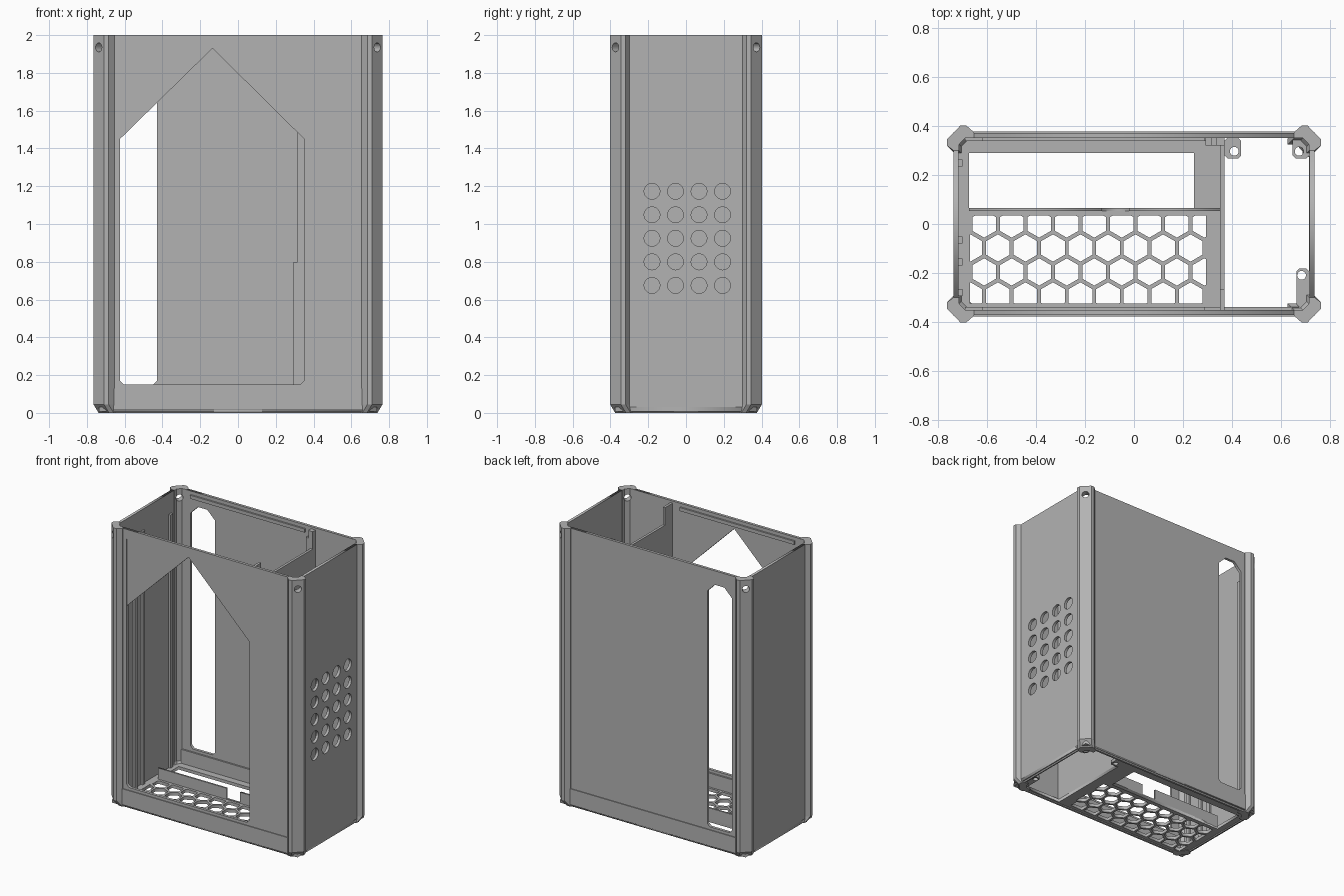
import bpy, bmesh, math
from mathutils import Matrix, Vector

if "Cube" in bpy.data.objects:
    bpy.data.objects.remove(bpy.data.objects["Cube"])

grey = bpy.data.materials.new("plain_grey")
grey.diffuse_color = (0.45, 0.45, 0.45, 1)
grey.use_nodes = True
grey.node_tree.nodes["Principled BSDF"].inputs["Base Color"].default_value = grey.diffuse_color


def add_mesh(name, mesh):
    bm = bmesh.new()
    bm.from_mesh(mesh)
    bmesh.ops.remove_doubles(bm, verts=bm.verts, dist=1e-5)
    bmesh.ops.recalc_face_normals(bm, faces=bm.faces)
    bm.to_mesh(mesh)
    bm.free()
    mesh.materials.clear()
    mesh.materials.append(grey)
    ob = bpy.data.objects.new(name, mesh)
    bpy.context.collection.objects.link(ob)
    return ob


def plate(name, loops, lo, hi, plane="xy"):
    """Flat plate: the first loop is the outline, the others are holes."""
    cu = bpy.data.curves.new(name, "CURVE")
    cu.dimensions, cu.fill_mode, cu.extrude = "2D", "BOTH", (hi - lo) / 2
    for loop in loops:
        sp = cu.splines.new("POLY")
        sp.points.add(len(loop) - 1)
        for p, (u, v) in zip(sp.points, loop):
            p.co = (u, v, 0, 1)
        sp.use_cyclic_u = True
    tmp = bpy.data.objects.new(name + "_tmp", cu)
    bpy.context.collection.objects.link(tmp)
    dg = bpy.context.evaluated_depsgraph_get()
    mesh = bpy.data.meshes.new_from_object(tmp.evaluated_get(dg))
    bpy.data.objects.remove(tmp)
    mid = (lo + hi) / 2
    for vert in mesh.vertices:
        u, v, w = vert.co
        w += mid
        vert.co = {"xy": (u, v, w), "xz": (u, w, v), "yz": (w, u, v)}[plane]
    return add_mesh(name, mesh)


def loft(name, sections):
    """Solid through equal-length loops given as (z, points)."""
    bm = bmesh.new()
    rings = [[bm.verts.new((x, y, z)) for x, y in pts] for z, pts in sections]
    n = len(rings[0])
    for a, b in zip(rings, rings[1:]):
        for i in range(n):
            bm.faces.new((a[i], a[(i + 1) % n], b[(i + 1) % n], b[i]))
    bm.faces.new(rings[0])
    bm.faces.new(rings[-1])
    mesh = bpy.data.meshes.new(name)
    bm.to_mesh(mesh)
    bm.free()
    return add_mesh(name, mesh)


def rect(x0, x1, y0, y1, c=0.0, top=None):
    t = c if top is None else top
    if c == 0 and t == 0:
        return [(x0, y0), (x1, y0), (x1, y1), (x0, y1)]
    return [(x0 + c, y0), (x1 - c, y0), (x1, y0 + c), (x1, y1 - t),
            (x1 - t, y1), (x0 + t, y1), (x0, y1 - t), (x0, y0 + c)]


def box(name, x0, x1, y0, y1, z0, z1):
    return loft(name, [(z0, rect(x0, x1, y0, y1)), (z1, rect(x0, x1, y0, y1))])


def ngon(cx, cy, r, n, turn=0.0):
    return [(cx + r * math.cos(turn + math.tau * i / n),
             cy + r * math.sin(turn + math.tau * i / n)) for i in range(n)]


def clip(poly, x0, x1, y0, y1):
    for axis, lim, s in ((0, x0, 1), (0, x1, -1), (1, y0, 1), (1, y1, -1)):
        out = []
        for a, b in zip(poly, poly[1:] + poly[:1]):
            da, db = (a[axis] - lim) * s, (b[axis] - lim) * s
            if da >= 0:
                out.append(a)
            if da * db < 0:
                t = da / (da - db)
                out.append((a[0] + (b[0] - a[0]) * t, a[1] + (b[1] - a[1]) * t))
        poly = out
    return poly


# Corner posts with tapered feet and diagonal screw holes
profile = [(0.737, 0.30), (0.765, 0.32), (0.765, 0.345), (0.71, 0.402),
           (0.685, 0.402), (0.655, 0.376), (0.655, 0.352), (0.69, 0.352),
           (0.715, 0.325), (0.715, 0.30)]
for sx, nx in ((-1, "left"), (1, "right")):
    for sy, ny in ((-1, "front"), (1, "back")):
        pts = [(x * sx, y * sy) for x, y in profile]
        foot = [(x - 0.027 * sx, y - 0.027 * sy) for x, y in pts]
        post = loft(f"{ny}_{nx}_post", [(0, foot), (0.045, pts), (2, pts)])
        cyl = bmesh.new()
        bmesh.ops.create_cone(cyl, cap_ends=True, segments=16, radius1=0.024,
                              radius2=0.024, depth=0.2)
        rot = Vector((0, 0, 1)).rotation_difference(Vector((sx, sy, 0))).to_matrix().to_4x4()
        cyl.transform(Matrix.Translation((0.737 * sx, 0.373 * sy, 1.935)) @ rot)
        cm = bpy.data.meshes.new("cutter")
        cyl.to_mesh(cm)
        cyl.free()
        cutter = add_mesh("screw_cutter", cm)
        mod = post.modifiers.new("hole", "BOOLEAN")
        mod.object, mod.solver = cutter, "EXACT"
        dg = bpy.context.evaluated_depsgraph_get()
        post.data = bpy.data.meshes.new_from_object(post.evaluated_get(dg))
        post.modifiers.clear()
        bpy.data.objects.remove(cutter)

# Floor: honeycomb vent, supply opening and open right bay
pitch, hexes = 0.1125, []
for row in range(4):
    cy = -0.098 * row
    for k in range(-3, 12):
        cx = -0.5 + pitch * k + (pitch / 2 if row % 2 else 0)
        h = clip(ngon(cx, cy, 0.0557, 6, math.pi / 6), -0.67, 0.295, -0.325, 0.035)
        if len(h) > 2 and max(p[0] for p in h) - min(p[0] for p in h) > 0.01:
            hexes.append(h)
bay = rect(0.37, 0.716, -0.34, 0.352)
psu = rect(-0.675, 0.245, 0.065, 0.29)
plate("floor", [rect(-0.737, 0.737, -0.376, 0.376), bay, psu] + hexes, 0.008, 0.03)

# Screw tabs in the right bay
for name, r, hole in (("back_inner_tab", (0.37, 0.438, 0.268, 0.352), (0.41, 0.297)),
                      ("back_outer_tab", (0.648, 0.717, 0.268, 0.352), (0.675, 0.297)),
                      ("front_outer_tab", (0.664, 0.717, -0.34, -0.182), (0.685, -0.21))):
    plate(name, [rect(*r, 0.012), ngon(*hole, 0.018, 16)], 0.008, 0.03)

# Base band: chamfered skirt on front and back
for s, name in ((-1, "front_skirt"), (1, "back_skirt")):
    def ring(outer):
        return [(-0.66, 0.352 * s), (0.66, 0.352 * s), (0.66, outer * s), (-0.66, outer * s)]
    loft(name, [(0, ring(0.366)), (0.018, ring(0.378)), (0.13, ring(0.378))])

# Front wall with tall window, back wall with cable slot
plate("front_wall", [rect(-0.66, 0.66, 0.12, 2), rect(-0.625, 0.35, 0.15, 1.93, 0.02, 0)],
      -0.372, -0.352, "xz")
plate("back_wall", [rect(-0.66, 0.66, 0.12, 2), rect(-0.625, -0.43, 0.15, 1.9, 0.02, 0.06)],
      0.352, 0.372, "xz")

# Corner gussets across the window top
plate("left_gusset", [[(-0.625, 1.45), (-0.135, 1.93), (-0.625, 1.93)]], -0.369, -0.354, "xz")
plate("right_gusset", [[(0.35, 1.45), (0.35, 1.93), (-0.135, 1.93)]], -0.369, -0.354, "xz")

# Side walls, right one with round vent holes
vents = [ngon(-0.18 + 0.1245 * i, 0.675 + 0.1245 * j, 0.042, 20)
         for i in range(4) for j in range(5)]
side = rect(-0.31, 0.31, 0.018, 2)
plate("right_wall", [side] + vents, 0.717, 0.737, "yz")
plate("left_wall", [side], -0.737, -0.717, "yz")
for s, name in ((-1, "left_sill"), (1, "right_sill")):
    def sill(outer):
        return [(0.717 * s, -0.33), (outer * s, -0.33), (outer * s, 0.33), (0.717 * s, 0.33)]
    loft(name, [(0, sill(0.725)), (0.018, sill(0.737))])

# Inner ribs on the left wall
for i, y in enumerate((-0.28, -0.155, -0.065, 0.25)):
    box(f"left_rib_{i + 1}", -0.718, -0.702, y - 0.014, y + 0.014, 0.03, 1.85)

# Partition between the bays, its end posts and back bracket
box("partition", 0.352, 0.37, -0.352, 0.352, 0.008, 1.86)
box("partition_front_post", 0.352, 0.37, -0.352, -0.265, 1.86, 1.985)
box("partition_back_post", 0.335, 0.37, 0.32, 0.352, 1.86, 1.985)
box("partition_lower_bracket", 0.293, 0.352, 0.32, 0.352, 0.03, 0.8)
box("partition_upper_bracket", 0.315, 0.352, 0.32, 0.352, 0.8, 1.93)

# Low divider on the floor with a cable gap
plate("floor_divider", [[(-0.675, 0.02), (0.352, 0.02), (0.352, 0.11), (-0.02, 0.11),
                         (-0.02, 0.035), (-0.13, 0.035), (-0.13, 0.11), (-0.675, 0.11)]],
      0.053, 0.065, "xz")

# Thin rails inside the top and bottom edges of front and back
for s, name in ((-1, "front"), (1, "back")):
    y0, y1 = sorted((0.34 * s, 0.353 * s))
    box(f"{name}_top_rail", -0.62, 0.29, y0, y1, 1.95, 1.975)
    box(f"{name}_bottom_rail", -0.69, 0.352, y0, y1, 0.02, 0.13)
